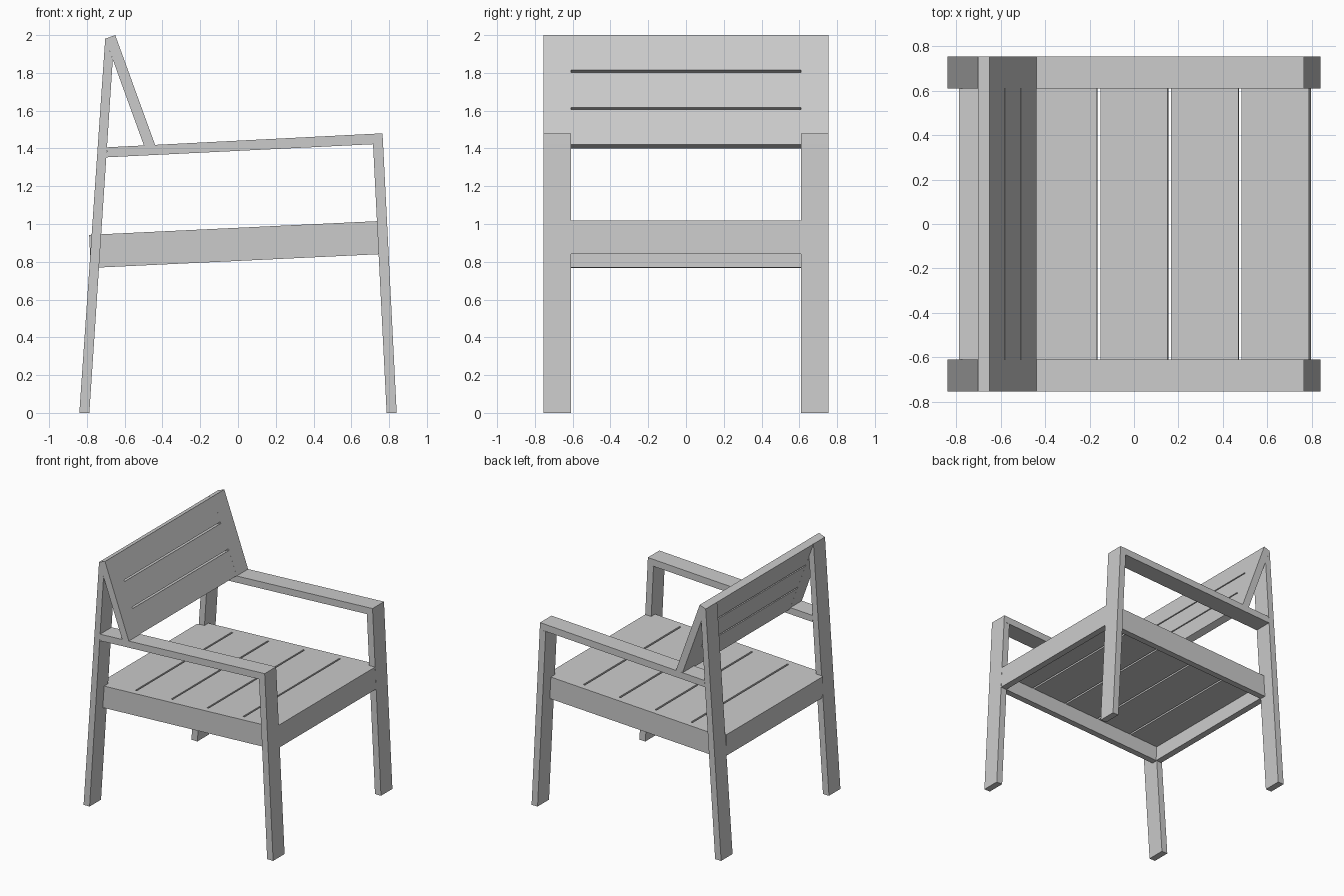
import bpy, bmesh

if "Cube" in bpy.data.objects:
    bpy.data.objects.remove(bpy.data.objects["Cube"])

LEG_IN, LEG_OUT, RAIL_OUT = 0.61, 0.755, 0.66


def prism(name, profile, y0, y1):
    """Extrude an XZ profile from y0 to y1."""
    bm = bmesh.new()
    face = bm.faces.new([bm.verts.new((x, y0, z)) for x, z in profile])
    ext = bmesh.ops.extrude_face_region(bm, geom=[face])
    moved = [v for v in ext["geom"] if isinstance(v, bmesh.types.BMVert)]
    bmesh.ops.translate(bm, verts=moved, vec=(0, y1 - y0, 0))
    bmesh.ops.recalc_face_normals(bm, faces=bm.faces)
    mesh = bpy.data.meshes.new(name)
    bm.to_mesh(mesh)
    bm.free()
    ob = bpy.data.objects.new(name, mesh)
    bpy.context.collection.objects.link(ob)
    return ob


def pair(name, profile, y0, y1):
    """Same part on both sides of the chair."""
    prism(name + "_near", profile, -y1, -y0)
    prism(name + "_far", profile, y0, y1)


# Side frames: legs, armrests and backrest struts
pair("back_leg", [(-0.84, 0), (-0.787, 0), (-0.663, 1.87), (-0.703, 1.981)], LEG_IN, LEG_OUT)
pair("front_leg", [(0.787, 0), (0.84, 0), (0.768, 1.425), (0.715, 1.422)], LEG_IN, LEG_OUT)
pair("armrest", [(-0.697, 1.353), (0.768, 1.425), (0.765, 1.48), (-0.693, 1.406)], LEG_IN, LEG_OUT)
pair("back_strut", [(-0.65, 2.0), (-0.703, 1.981), (-0.498, 1.416), (-0.439, 1.419)], LEG_IN, LEG_OUT)

# Seat slopes up to the front; u runs along it, v is the depth under its top
SLOPE = 0.0475


def seat(u, v):
    return (u + SLOPE * v, 0.98 + SLOPE * u - v)


def seat_box(u0, u1, v0, v1):
    return [seat(u0, v0), seat(u1, v0), seat(u1, v1), seat(u0, v1)]


SLAT, DEPTH, HALF, GAP = 0.055, 0.175, 0.788, 0.014
pair("side_rail", seat_box(-0.745, 0.745, 0, DEPTH), LEG_IN, RAIL_OUT)
prism("front_rail", seat_box(HALF - 0.05, HALF, SLAT, DEPTH), -LEG_IN, LEG_IN)
prism("back_rail", seat_box(-HALF, -HALF + 0.05, SLAT, DEPTH), -LEG_IN, LEG_IN)

# Five seat slats
pitch = (2 * HALF + GAP) / 5
for i in range(5):
    u = -HALF + i * pitch
    prism(f"seat_slat_{i + 1}", seat_box(u, u + pitch - GAP, 0, SLAT), -LEG_IN, LEG_IN)

# Three backrest slats, flush with the struts
LENGTH, BGAP = 0.617, 0.013
dx, dz = 0.341, -0.940


def back(s, t):
    return (-0.65 + dx * s + dz * t, 2.0 + dz * s - dx * t)


pitch = (LENGTH + BGAP) / 3
for i in range(3):
    s0, s1 = i * pitch, (i + 1) * pitch - BGAP
    prism(f"back_slat_{i + 1}", [back(s0, 0), back(s1, 0), back(s1, 0.056), back(s0, 0.056)],
          -LEG_IN, LEG_IN)
